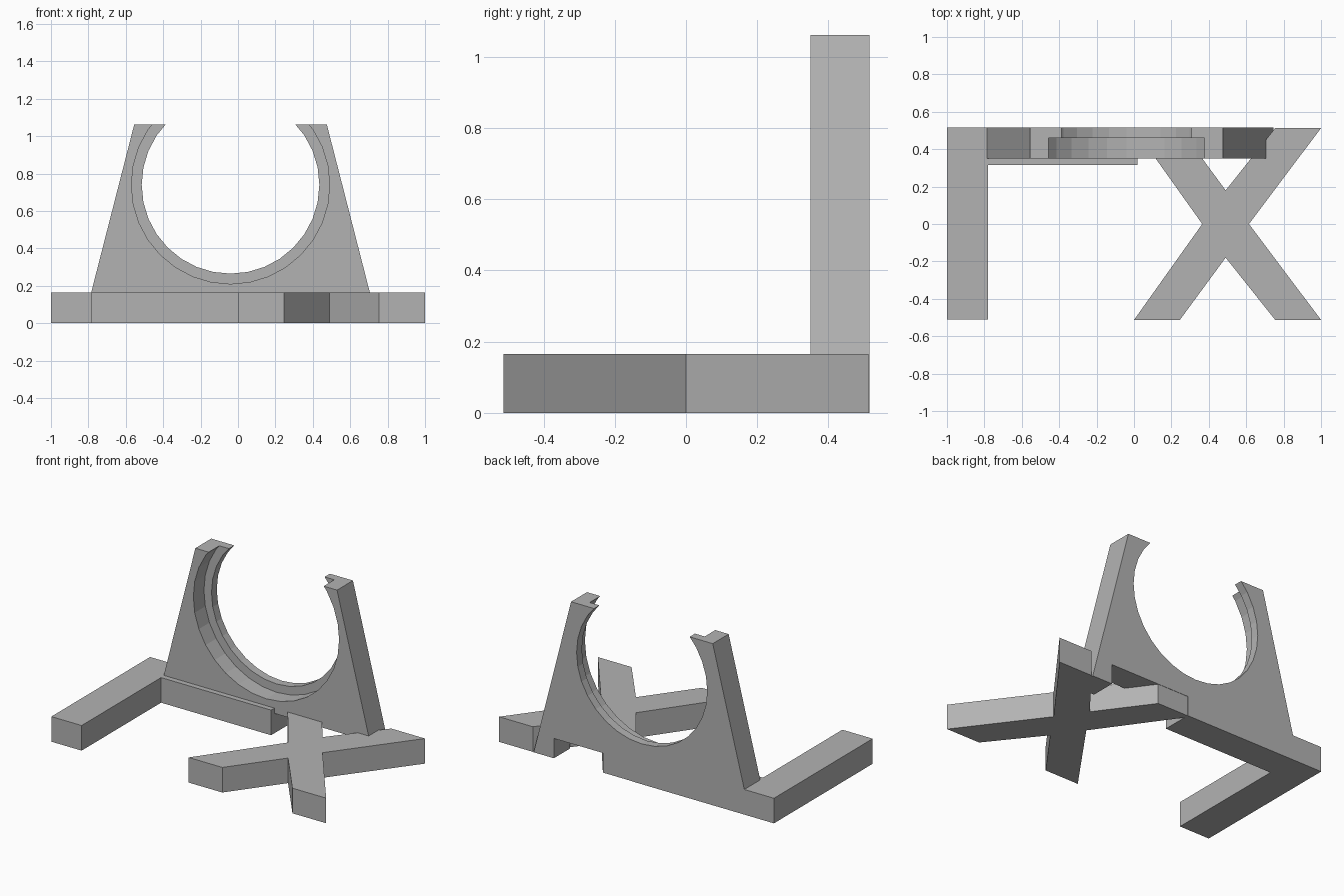
import bpy, bmesh
from math import pi
from mathutils import Matrix

cube = bpy.data.objects.get("Cube")
if cube:
    bpy.data.objects.remove(cube, do_unlink=True)

grey = bpy.data.materials.new("plain grey")
grey.use_nodes = True
colour = (0.45, 0.45, 0.45, 1)
grey.diffuse_color = colour
grey.node_tree.nodes["Principled BSDF"].inputs["Base Color"].default_value = colour

BASE_H = 0.165    # height of the feet
BACK = 0.515      # rear plane shared by all parts
FRONT = 0.35      # front plane of the upright plate
CX, CZ = -0.04, 0.74  # centre of the round opening


def add_object(name, bm):
    bmesh.ops.recalc_face_normals(bm, faces=bm.faces)
    mesh = bpy.data.meshes.new(name)
    bm.to_mesh(mesh)
    bm.free()
    mesh.materials.append(grey)
    obj = bpy.data.objects.new(name, mesh)
    bpy.context.collection.objects.link(obj)
    return obj


def extrude(name, points, vector):
    """Solid made by sweeping a closed outline of 3D points along a vector."""
    bm = bmesh.new()
    face = bm.faces.new([bm.verts.new(p) for p in points])
    swept = bmesh.ops.extrude_face_region(bm, geom=[face])["geom"]
    bmesh.ops.translate(bm, vec=vector,
                        verts=[g for g in swept if isinstance(g, bmesh.types.BMVert)])
    return add_object(name, bm)


def cylinder(name, radius, y0, y1):
    """Cylinder along y through the centre of the opening."""
    bm = bmesh.new()
    place = Matrix.Translation((CX, (y0 + y1) / 2, CZ)) @ Matrix.Rotation(pi / 2, 4, "X")
    bmesh.ops.create_cone(bm, cap_ends=True, segments=32, radius1=radius,
                          radius2=radius, depth=y1 - y0, matrix=place)
    return add_object(name, bm)


def cut(obj, cutter):
    """Subtract the cutter, bake the result and remove the cutter."""
    cutter.hide_render = True
    mod = obj.modifiers.new("cut", "BOOLEAN")
    mod.operation, mod.solver, mod.object = "DIFFERENCE", "EXACT", cutter
    graph = bpy.context.evaluated_depsgraph_get()
    baked = bpy.data.meshes.new_from_object(obj.evaluated_get(graph))
    obj.modifiers.clear()
    obj.data = baked
    bpy.data.objects.remove(cutter, do_unlink=True)


# Angled foot: long side bar and a bar under the plate
corner = [(-1, -0.51), (-0.78, -0.51), (-0.78, 0.315), (0.02, 0.315), (0.02, BACK), (-1, BACK)]
extrude("angled_foot", [(x, y, 0) for x, y in corner], (0, 0, BASE_H))

# Crossed foot: one quarter outline mirrored around its centre
MX = 0.5
quarter = [(0.125, 0), (0.5, 0.513), (0.255, 0.513), (0, 0.18)]
outline = quarter + [(-x, y) for x, y in quarter[2:0:-1]]
outline += [(-x, -y) for x, y in quarter] + [(x, -y) for x, y in quarter[2:0:-1]]
extrude("crossed_foot", [(MX + (x if abs(x) > 0.2 else x - 0.01), y, 0) for x, y in outline],
        (0, 0, BASE_H))

# Upright plate: tapered, with a slot at the bottom
half = [(0.36 + 0.28, 0), (0.787, 0), (0.515, 1.062)]
sides = [(0.64, 0.13)] + half
profile = sides + [(-x, z) for x, z in reversed(sides)]
plate = extrude("upright_plate", [(CX + x, FRONT, z) for x, z in profile],
                (0, BACK - FRONT, 0))

# Round opening with a wider step at the front
cut(plate, cylinder("opening_cutter", 0.475, FRONT - 0.1, BACK + 0.1))
cut(plate, cylinder("step_cutter", 0.53, FRONT - 0.1, 0.46))
